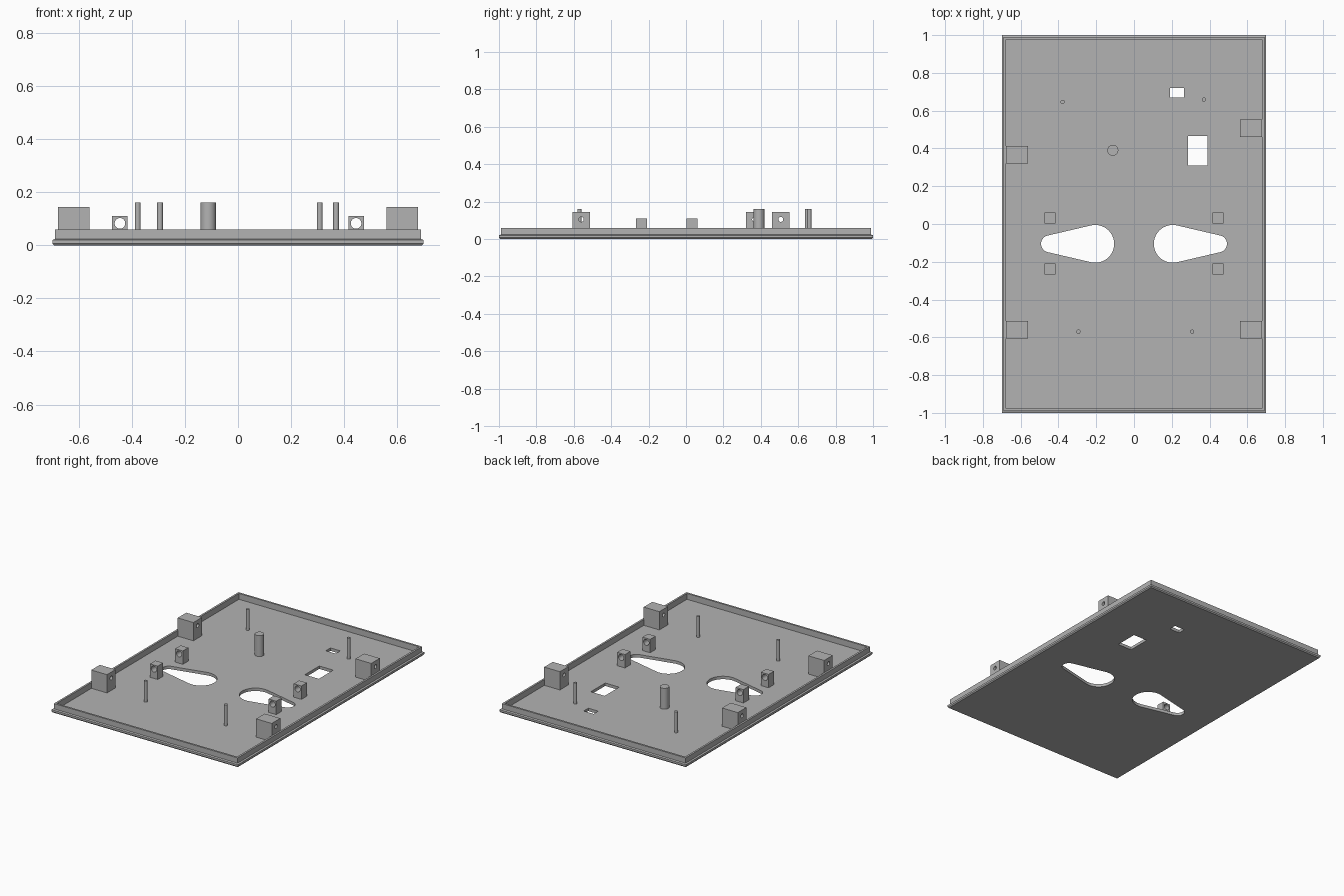
import bpy, bmesh, math
from mathutils import Matrix, Vector

if "Cube" in bpy.data.objects:
    bpy.data.objects.remove(bpy.data.objects["Cube"])

GREY = (0.45, 0.45, 0.45, 1)
grey = bpy.data.materials.new("plain grey")
grey.use_nodes = True
grey.diffuse_color = GREY
grey.node_tree.nodes["Principled BSDF"].inputs["Base Color"].default_value = GREY

FLOOR = 0.02
SUNK = 0.012  # parts reach slightly into the floor


def add_object(name, bm):
    bmesh.ops.recalc_face_normals(bm, faces=bm.faces)
    mesh = bpy.data.meshes.new(name)
    bm.to_mesh(mesh)
    bm.free()
    mesh.materials.append(grey)
    obj = bpy.data.objects.new(name, mesh)
    bpy.context.collection.objects.link(obj)
    return obj


def box(name, x0, x1, y0, y1, z0, z1):
    bm = bmesh.new()
    bmesh.ops.create_cube(bm, size=1)
    bmesh.ops.scale(bm, vec=(x1 - x0, y1 - y0, z1 - z0), verts=bm.verts)
    bmesh.ops.translate(bm, vec=((x0 + x1) / 2, (y0 + y1) / 2, (z0 + z1) / 2), verts=bm.verts)
    return add_object(name, bm)


def cylinder(name, centre, radius, length, axis="Z", sides=32):
    bm = bmesh.new()
    turn = {"X": Matrix.Rotation(math.pi / 2, 4, "Y"),
            "Y": Matrix.Rotation(math.pi / 2, 4, "X"), "Z": Matrix()}[axis]
    bmesh.ops.create_cone(bm, cap_ends=True, segments=sides, radius1=radius, radius2=radius,
                          depth=length, matrix=Matrix.Translation(centre) @ turn)
    return add_object(name, bm)


def teardrop(name, side):
    # Outline: arc of the large end, then arc of the small end, joined by tangents
    big_x, big_r, small_x, small_r, y = 0.205, 0.1, 0.447, 0.045, -0.105
    tangent = math.acos((big_r - small_r) / (small_x - big_x))
    points = []
    for cx, r, start, end in ((big_x, big_r, tangent, 2 * math.pi - tangent),
                              (small_x, small_r, -tangent, tangent)):
        for i in range(25):
            a = start + (end - start) * i / 24
            points.append((side * (cx + r * math.cos(a)), y + r * math.sin(a)))
    bm = bmesh.new()
    face = bm.faces.new([bm.verts.new((px, py, -0.1)) for px, py in points])
    top = bmesh.ops.extrude_face_region(bm, geom=[face])["geom"]
    bmesh.ops.translate(bm, vec=(0, 0, 0.2),
                        verts=[v for v in top if isinstance(v, bmesh.types.BMVert)])
    return add_object(name, bm)


def cut(obj, cutters):
    for cutter in cutters:
        mod = obj.modifiers.new("cut", "BOOLEAN")
        mod.operation = "DIFFERENCE"
        mod.solver = "EXACT"
        mod.object = cutter
    graph = bpy.context.evaluated_depsgraph_get()
    mesh = bpy.data.meshes.new_from_object(obj.evaluated_get(graph))
    obj.modifiers.clear()
    obj.data = mesh
    for cutter in cutters:
        bpy.data.objects.remove(cutter)


def smooth(obj):
    bpy.ops.object.select_all(action="DESELECT")
    obj.select_set(True)
    bpy.context.view_layer.objects.active = obj
    bpy.ops.object.shade_smooth_by_angle(angle=math.radians(30))


# Tray: rectangular rings of (inset, height) from the underside, over the rim, to the floor
bm = bmesh.new()
rings = []
for inset, z in ((0.006, 0), (0, 0.007), (0, 0.02), (0.01, 0.024), (0.01, 0.06),
                 (0.023, 0.06), (0.023, FLOOR)):
    rings.append([bm.verts.new((sx * (0.7 - inset), sy * (1 - inset), z))
                  for sx, sy in ((-1, -1), (1, -1), (1, 1), (-1, 1))])
for low, high in zip(rings, rings[1:]):
    for i in range(4):
        j = (i + 1) % 4
        bm.faces.new((low[i], low[j], high[j], high[i]))
bm.faces.new(rings[0])
bm.faces.new(rings[-1])
tray = add_object("tray", bm)
cut(tray, [teardrop("left_opening_cutter", 1), teardrop("right_opening_cutter", -1),
           box("small_window_cutter", 0.19, 0.265, 0.67, 0.72, -0.1, 0.1),
           box("large_window_cutter", 0.285, 0.39, 0.31, 0.465, -0.1, 0.1)])
smooth(tray)

# Edge blocks with a screw hole running sideways
for name, side, y in (("left_back", 1, 0.507), ("left_front", 1, -0.56),
                      ("right_back", -1, 0.367), ("right_front", -1, -0.56)):
    xs = sorted((side * 0.56, side * 0.678))
    block = box(name + "_edge_block", *xs, y - 0.046, y + 0.046, SUNK, 0.144)
    cut(block, [cylinder("hole_cutter", (side * 0.62, y, 0.105), 0.013, 0.3, "X")])
    smooth(block)

# Small brackets beside the openings, bored front to back
for side, side_name in ((1, "left"), (-1, "right")):
    for y, end in ((0.032, "back"), (-0.238, "front")):
        x = side * 0.445
        bracket = box(f"{side_name}_{end}_bracket", x - 0.029, x + 0.029,
                      y - 0.029, y + 0.029, SUNK, 0.111)
        cut(bracket, [cylinder("hole_cutter", (x, y, 0.083), 0.02, 0.2, "Y")])
        smooth(bracket)

# Upright pins and the thicker post
for name, x, y, r in (("right_back_pin", -0.378, 0.646, 0.011), ("left_back_pin", 0.37, 0.659, 0.011),
                      ("right_front_pin", -0.294, -0.57, 0.011), ("left_front_pin", 0.308, -0.57, 0.011),
                      ("post", -0.112, 0.39, 0.029)):
    smooth(cylinder(name, Vector((x, y, (SUNK + 0.162) / 2)), r, 0.162 - SUNK))
